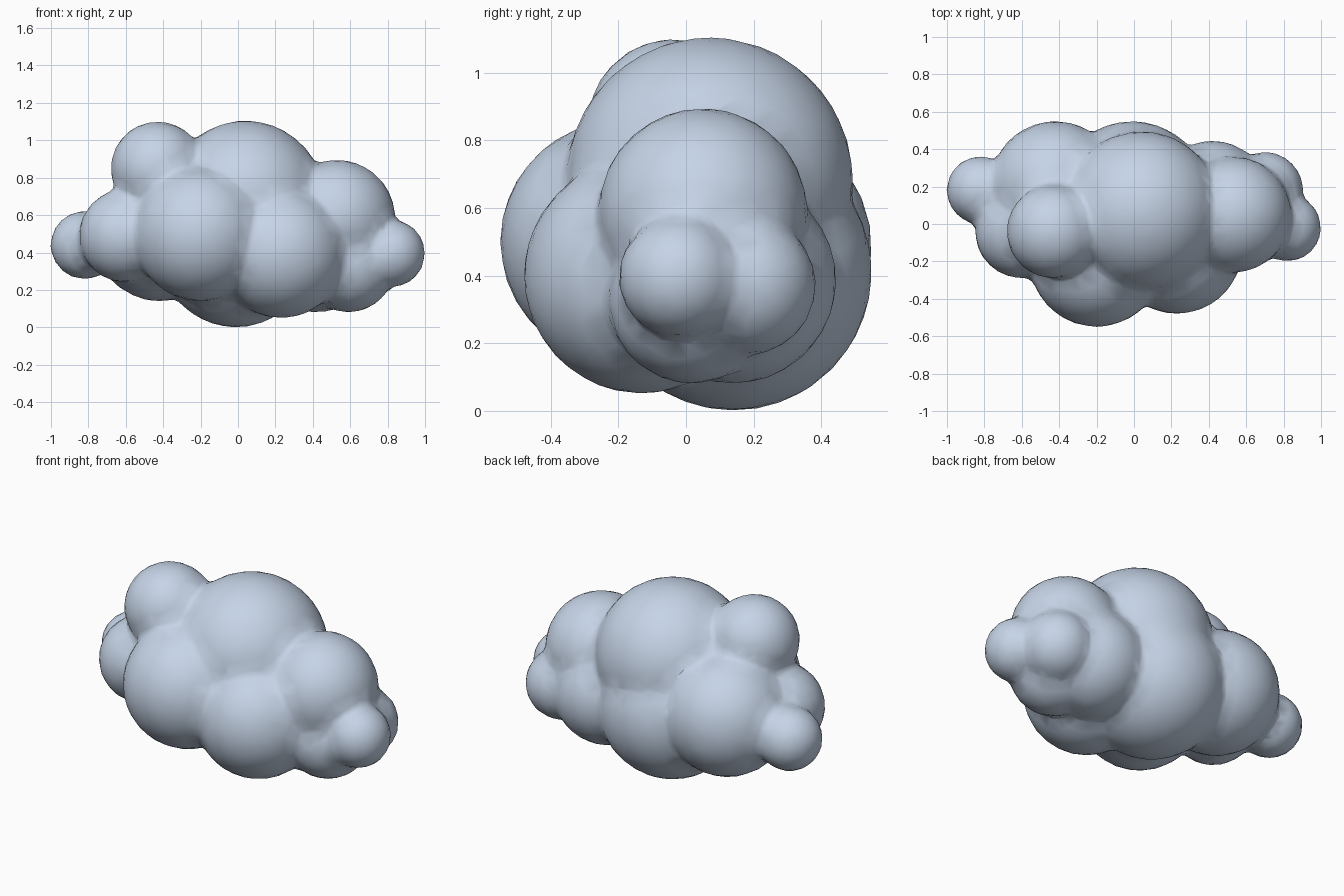
import bpy, bmesh
from mathutils import Matrix

if "Cube" in bpy.data.objects:
    bpy.data.objects.remove(bpy.data.objects["Cube"])

# Cloud puffs: x, y, z, radius
PUFFS = [
    (0.04, 0.07, 0.68, 0.425),    # top centre
    (-0.01, 0.14, 0.41, 0.41),    # back base
    (-0.20, -0.19, 0.50, 0.36),   # front left
    (0.23, -0.13, 0.40, 0.35),    # front right
    (-0.42, 0.20, 0.49, 0.35),    # back left
    (0.42, 0.14, 0.385, 0.305),   # back right
    (0.53, 0.05, 0.585, 0.31),    # upper right
    (0.59, 0.02, 0.33, 0.25),     # lower right
    (0.70, 0.18, 0.37, 0.205),    # right back bump
    (0.82, -0.02, 0.395, 0.18),   # right tip
    (-0.43, -0.04, 0.85, 0.25),   # upper left
    (-0.60, -0.04, 0.49, 0.25),   # left
    (-0.82, 0.18, 0.44, 0.182),   # left tip
]

cloud_blue = bpy.data.materials.new("pale cloud blue")
cloud_blue.diffuse_color = (0.60, 0.70, 0.85, 1)
cloud_blue.use_nodes = True
cloud_blue.node_tree.nodes["Principled BSDF"].inputs["Base Color"].default_value = cloud_blue.diffuse_color

# All puffs in one mesh
bm = bmesh.new()
for x, y, z, r in PUFFS:
    bmesh.ops.create_icosphere(bm, subdivisions=4, radius=r,
                               matrix=Matrix.Translation((x, y, z)))
mesh = bpy.data.meshes.new("cloud")
bm.to_mesh(mesh)
bm.free()
mesh.materials.append(cloud_blue)
cloud = bpy.data.objects.new("cloud", mesh)
bpy.context.collection.objects.link(cloud)

# Fuse into one skin, soften the creases, then lighten the mesh
fuse = cloud.modifiers.new("fuse", 'REMESH')
fuse.mode = 'VOXEL'
fuse.voxel_size = 0.025
fuse.use_smooth_shade = True
soften = cloud.modifiers.new("soften", 'SMOOTH')
soften.factor = 0.5
soften.iterations = 3
lighten = cloud.modifiers.new("lighten", 'DECIMATE')
lighten.ratio = 0.15
